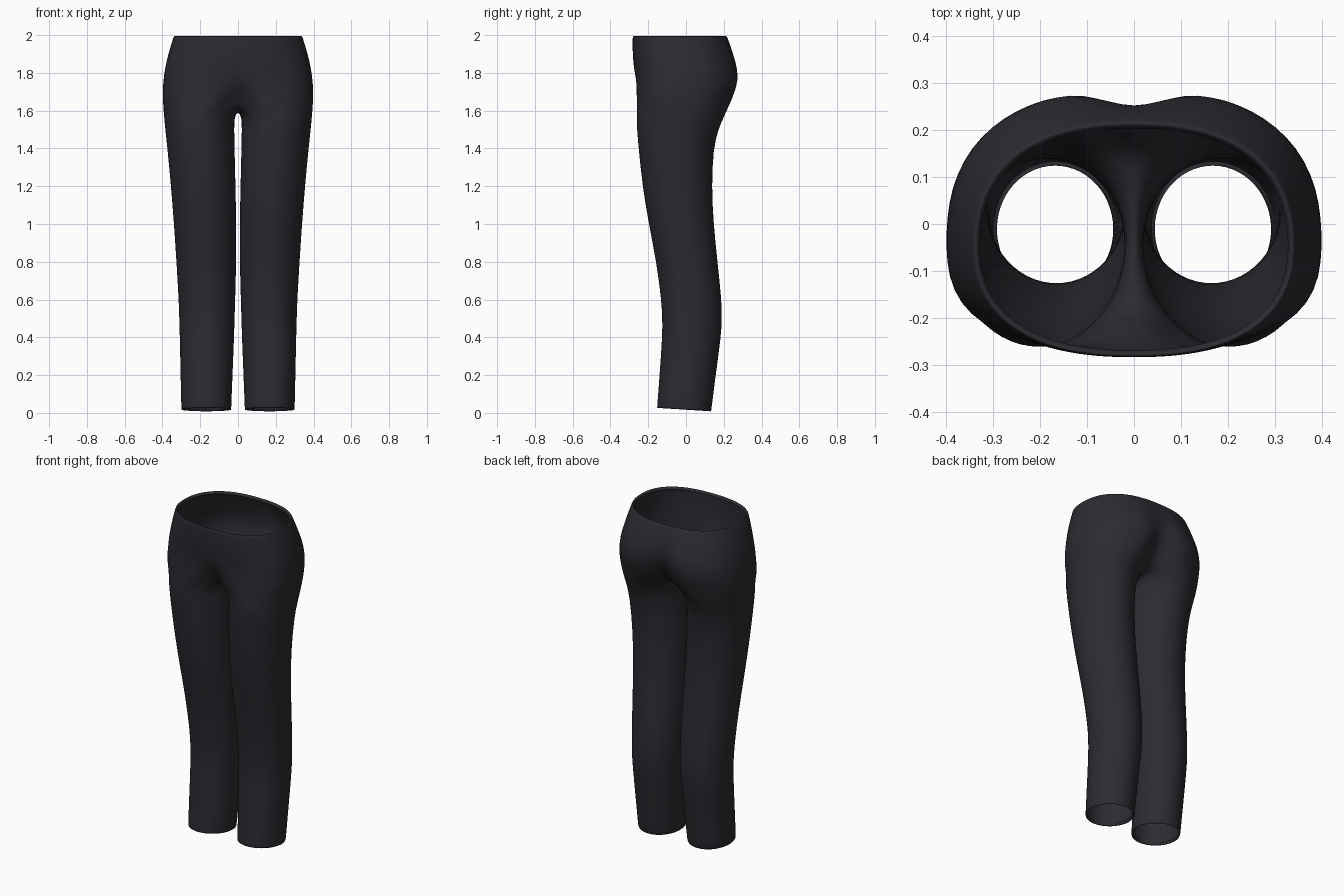
import bpy, bmesh, math

if "Cube" in bpy.data.objects:
    bpy.data.objects.remove(bpy.data.objects["Cube"])

N, SEAM = 28, 7            # points round a leg, points on the crotch seam
OUT = N - SEAM             # points round one half of the hips

# leg rings: z, inner x, outer x, front y, back y
LEG = [(0.01, .035, .300, -.155, .133), (0.03, .035, .301, -.153, .136),
       (0.20, .028, .305, -.141, .158), (0.40, .020, .309, -.127, .186),
       (0.50, .017, .312, -.126, .192), (0.60, .014, .315, -.132, .189),
       (0.80, .008, .327, -.158, .168), (1.00, .008, .340, -.198, .147),
       (1.20, .012, .356, -.232, .137), (1.40, .017, .375, -.252, .146),
       (1.50, .019, .386, -.261, .172), (1.57, .018, .393, -.264, .203)]
# hip rings: z, half width, front y, back y, front groove, back groove, squareness
HIP = [(1.645, .398, -.270, .248, .085, .090, 2.8),
       (1.70, .400, -.268, .272, .035, .075, 2.7),
       (1.76, .396, -.268, .288, .005, .052, 2.6),
       (1.82, .388, -.275, .285, 0, .035, 2.5),
       (1.88, .375, -.281, .266, 0, .018, 2.4),
       (1.94, .358, -.283, .242, 0, .005, 2.4),
       (1.985, .344, -.283, .220, 0, 0, 2.4),
       (2.00, .338, -.279, .213, 0, 0, 2.4),
       (1.98, .328, -.268, .203, 0, 0, 2.4)]   # lip folded inside


def leg_ring(z, x0, x1, y0, y1, inset=0.0):
    """Closed ring of one leg, counter-clockwise from the inner front."""
    cx, cy, rx, ry = (x0 + x1) / 2, (y0 + y1) / 2, (x1 - x0) / 2 - inset, (y1 - y0) / 2 - inset
    mid = OUT + SEAM // 2
    pts = []
    for j in range(N):
        a = math.pi + (j - mid) * math.tau / N
        tilt = max(0, 1 - z / 0.2) * 0.01          # hem is higher at the front
        pts.append((cx + rx * math.cos(a), cy + ry * math.sin(a), z - tilt * math.sin(a)))
    return pts


def hip_ring(z, w, y0, y1, g0, g1, n):
    """Half ring from the front centre round the side to the back centre."""
    cy = -0.05
    pts = []
    for j in range(OUT):
        a = -math.pi / 2 + math.pi * j / (OUT - 1)
        c, s = abs(math.cos(a)), math.sin(a)
        ry = y1 - cy if s > 0 else cy - y0
        r = ((c / w) ** n + (abs(s) / ry) ** n) ** (-1 / n)
        x, y = r * c, cy + r * s
        groove = math.exp(-(x / 0.075) ** 2)
        y += g0 * groove if s < 0 else -g1 * groove
        pts.append((0 if j in (0, OUT - 1) else x, y, z))
    return pts


bm = bmesh.new()


def add(pts):
    return [bm.verts.new(p) for p in pts]


def bridge(low, high, closed):
    count = len(low)
    for j in range(count if closed else count - 1):
        k = (j + 1) % count
        bm.faces.new((low[j], low[k], high[k], high[j]))


# leg tube, starting with a hem folded inside
hem = (0.035,) + LEG[0][1:]
rings = [add(leg_ring(*hem, inset=0.008))] + [add(leg_ring(*r)) for r in LEG]

# first hip ring, closed underneath by the crotch seam
half = hip_ring(*HIP[0])
front, back = half[0], half[-1]
seam = []
for i in range(1, SEAM + 1):
    t = i / (SEAM + 1)
    seam.append((0, back[1] + (front[1] - back[1]) * t, HIP[0][0] - 0.05 * math.sin(math.pi * t)))
rings.append(add(half + seam))
for low, high in zip(rings, rings[1:]):
    bridge(low, high, True)

# hips up to the waist
low = rings[-1][:OUT]
for h in HIP[1:]:
    high = add(hip_ring(*h))
    bridge(low, high, False)
    low = high

mesh = bpy.data.meshes.new("trousers")
bm.to_mesh(mesh)
bm.free()
trousers = bpy.data.objects.new("trousers", mesh)
bpy.context.collection.objects.link(trousers)

# dark cloth
cloth = bpy.data.materials.new("charcoal cloth")
cloth.diffuse_color = (0.024, 0.024, 0.031, 1)
cloth.use_nodes = True
cloth.node_tree.nodes["Principled BSDF"].inputs["Base Color"].default_value = cloth.diffuse_color
mesh.materials.append(cloth)

# second half and smoothing
mirror = trousers.modifiers.new("mirror", 'MIRROR')
mirror.use_clip = True
mirror.merge_threshold = 0.0005
smooth = trousers.modifiers.new("smooth", 'SUBSURF')
smooth.levels = smooth.render_levels = 1
for p in mesh.polygons:
    p.use_smooth = True
